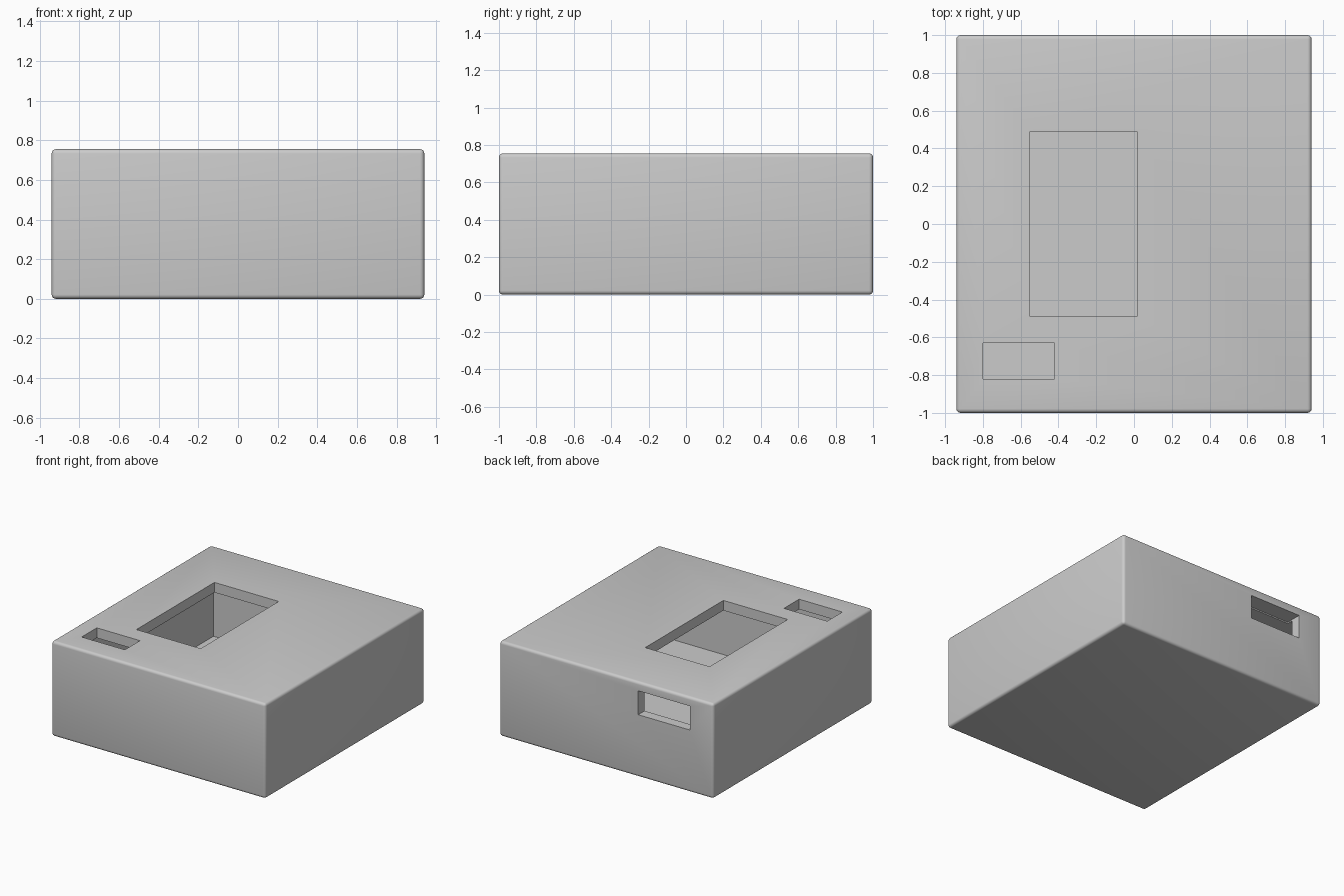
import bpy

if "Cube" in bpy.data.objects:
    bpy.data.objects.remove(bpy.data.objects["Cube"])


def box(name, x, y, z):
    """Axis-aligned box from (min, max) ranges."""
    bpy.ops.mesh.primitive_cube_add(size=1, location=[(r[0] + r[1]) / 2 for r in (x, y, z)])
    ob = bpy.context.object
    ob.name = name
    ob.scale = [r[1] - r[0] for r in (x, y, z)]
    bpy.ops.object.transform_apply(location=True, rotation=False, scale=True)
    return ob


W, D, H, T = 0.94, 1.0, 0.755, 0.08

# Outer case with softly rounded edges
case = box("case_shell", (-W, W), (-D, D), (0, H))
bevel = case.modifiers.new("rounded_edges", 'BEVEL')
bevel.width = 0.022
bevel.segments = 4

# Hollow interior, two windows in the lid and a port in the back wall
cutters = [
    box("cavity_cutter", (-W + T, W - T), (-D + T, D - T), (T, H - T)),
    box("large_window_cutter", (-0.55, 0.015), (-0.49, 0.49), (H - T - 0.05, H + 0.1)),
    box("small_window_cutter", (-0.80, -0.42), (-0.82, -0.63), (H - T - 0.05, H + 0.1)),
    box("back_port_cutter", (-0.735, -0.28), (D - T - 0.05, D + 0.1), (0.495, 0.685)),
]
for c in cutters:
    m = case.modifiers.new(c.name, 'BOOLEAN')
    m.operation = 'DIFFERENCE'
    m.solver = 'EXACT'
    m.object = c

# Bake the cuts, drop the cutters, then shade
bpy.ops.object.select_all(action='DESELECT')
bpy.context.view_layer.objects.active = case
case.select_set(True)
for m in list(case.modifiers):
    bpy.ops.object.modifier_apply(modifier=m.name)
for c in cutters:
    bpy.data.objects.remove(c)
bpy.ops.object.shade_smooth_by_angle()
